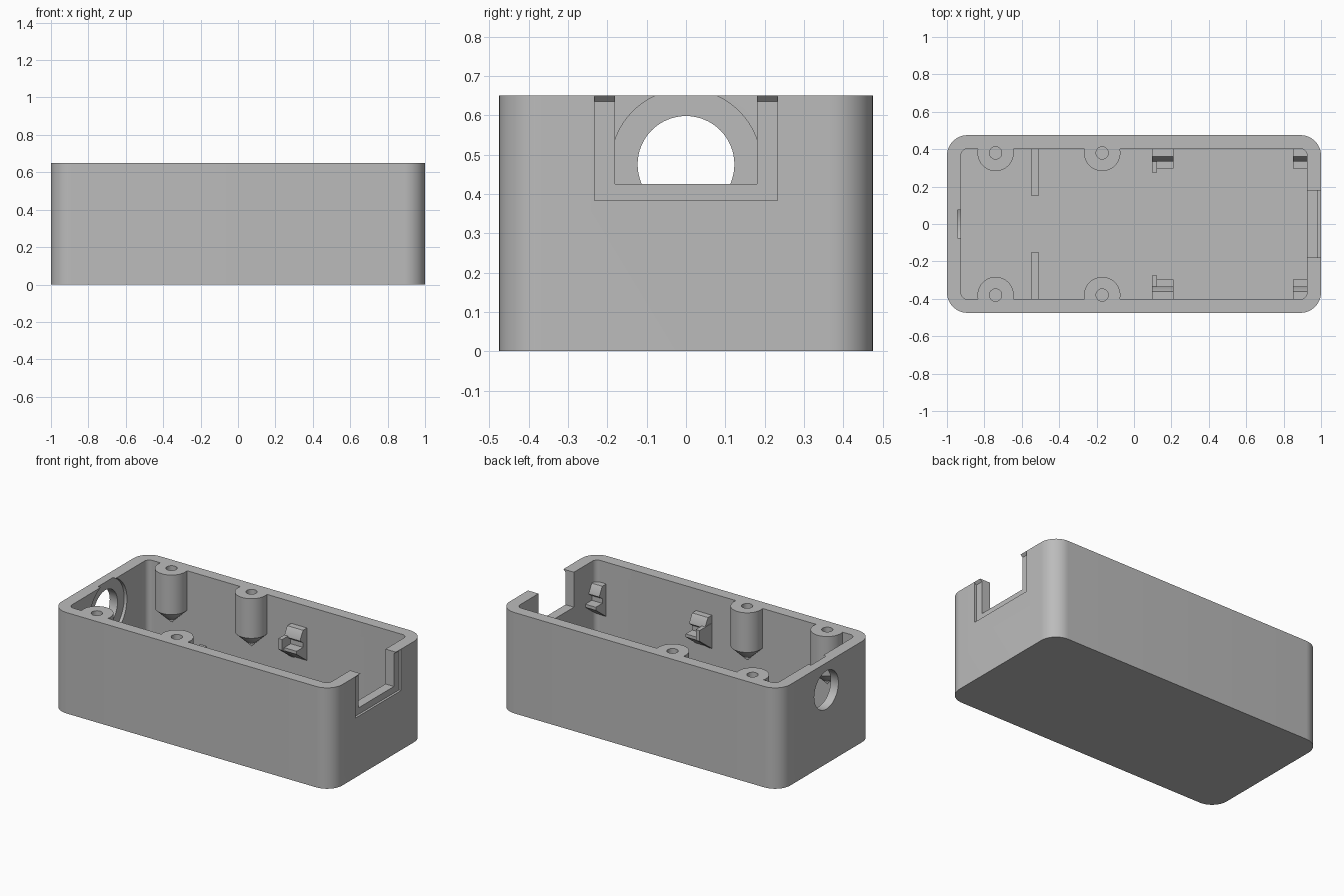
import bpy, bmesh
from math import sin, cos, pi, radians
from mathutils import Vector

cube = bpy.data.objects.get("Cube")
if cube:
    bpy.data.objects.remove(cube, do_unlink=True)

WALL_X, WALL_Y, TOP, FLOOR = 0.925, 0.402, 0.65, 0.07

grey = bpy.data.materials.new("plain grey")
grey.use_nodes = True
grey.diffuse_color = (0.5, 0.5, 0.5, 1)
grey.node_tree.nodes["Principled BSDF"].inputs["Base Color"].default_value = (0.5, 0.5, 0.5, 1)


def finish(name, bm):
    bmesh.ops.recalc_face_normals(bm, faces=bm.faces)
    mesh = bpy.data.meshes.new(name)
    bm.to_mesh(mesh)
    bm.free()
    mesh.materials.append(grey)
    ob = bpy.data.objects.new(name, mesh)
    bpy.context.collection.objects.link(ob)
    return ob


def prism(name, outline, axis, lo, hi):
    """Extrude a 2D outline along an axis between two positions."""
    def place(a, b, c):
        return {"x": (c, a, b), "y": (a, c, b), "z": (a, b, c)}[axis]
    bm = bmesh.new()
    face = bm.faces.new([bm.verts.new(place(a, b, lo)) for a, b in outline])
    new = bmesh.ops.extrude_face_region(bm, geom=[face])["geom"]
    step = Vector(place(0, 0, hi - lo))
    bmesh.ops.translate(bm, vec=step, verts=[v for v in new if isinstance(v, bmesh.types.BMVert)])
    return finish(name, bm)


def circle(cx, cy, r, n=64):
    return [(cx + r * cos(2 * pi * i / n), cy + r * sin(2 * pi * i / n)) for i in range(n)]


def rectangle(a0, a1, b0, b1):
    return [(a0, b0), (a1, b0), (a1, b1), (a0, b1)]


def rounded(hx, hy, r, n=14):
    pts = []
    for k, (sx, sy) in enumerate([(1, 1), (-1, 1), (-1, -1), (1, -1)]):
        for i in range(n + 1):
            t = (k + i / n) * pi / 2
            pts.append((sx * (hx - r) + r * cos(t), sy * (hy - r) + r * sin(t)))
    return pts


def combine(target, tool, operation="DIFFERENCE"):
    mod = target.modifiers.new("combine", "BOOLEAN")
    mod.operation, mod.solver, mod.object = operation, "EXACT", tool
    bpy.context.view_layer.update()
    graph = bpy.context.evaluated_depsgraph_get()
    mesh = bpy.data.meshes.new_from_object(target.evaluated_get(graph))
    target.modifiers.clear()
    target.data = mesh
    bpy.data.objects.remove(tool, do_unlink=True)


# Hollow box with rounded corners
shell = prism("box_shell", rounded(1, 0.475, 0.11), "z", 0, TOP)
combine(shell, prism("cavity", rounded(WALL_X, WALL_Y, 0.035), "z", FLOOR, 1))

# Screw bosses with pointed undersides, merged into the long walls
def boss(x, side):
    bm = bmesh.new()
    for px, py in circle(x, 0.38, 0.097):
        for z in (0.395, TOP):
            bm.verts.new((px, side * min(py, 0.44), z))
    bm.verts.new((x, side * 0.38, 0.30))
    bmesh.ops.convex_hull(bm, input=bm.verts)
    bmesh.ops.dissolve_limit(bm, angle_limit=radians(0.5), verts=bm.verts, edges=bm.edges)
    return finish("boss", bm)


for x in (-0.74, -0.17):
    for side in (-1, 1):
        combine(shell, boss(x, side), "UNION")
        combine(shell, prism("screw_hole", circle(x, side * 0.38, 0.033, 32), "z", 0.42, 0.8))

# Open notch in the right end, with a shallow recess around it
combine(shell, prism("notch", rectangle(-0.18, 0.18, 0.425, 0.8), "x", 0.9, 1.1))
recess = [(1.05, 0.383), (0.985, 0.383), (0.985, 0.635), (1, 0.65), (1.05, 0.7)]
combine(shell, prism("notch_recess", recess, "y", -0.232, 0.232))

# Round port in the left end, with a seat on the inside
combine(shell, prism("port", circle(0, 0.475, 0.123), "x", -1.1, -0.9))
combine(shell, prism("port_seat", circle(0, 0.475, 0.191), "x", -0.945, -0.86))

# Board clips, end stops and floor ribs on both long walls
CLIP = [(-0.02, 0.51), (0.04, 0.51), (0.068, 0.46), (0.068, 0.45), (0.04, 0.43),
        (0.04, 0.4), (0.106, 0.4), (0.106, 0.38), (0, 0.3), (-0.02, 0.3)]
STOP = [(-0.02, 0.46), (0.127, 0.46), (0.127, 0.39), (0, 0.295), (-0.02, 0.295)]


def wall_part(name, profile, side, x0, x1):
    return prism(name, [(side * (WALL_Y - d), z) for d, z in profile], "x", x0, x1)


parts = [shell]
for side, label in ((-1, "front"), (1, "back")):
    parts += [
        wall_part(label + "_middle_clip", CLIP, side, 0.097, 0.21),
        wall_part(label + "_end_clip", CLIP, side, 0.85, 0.935),
        wall_part(label + "_clip_stop", STOP, side, 0.095, 0.122),
        wall_part(label + "_rib", rectangle(-0.02, 0.25, FLOOR - 0.02, 0.2), side, -0.55, -0.507),
    ]

# Smooth the round surfaces, keep the edges sharp
bpy.ops.object.select_all(action="DESELECT")
for ob in parts:
    ob.select_set(True)
bpy.context.view_layer.objects.active = shell
bpy.ops.object.shade_smooth_by_angle(angle=radians(30))
